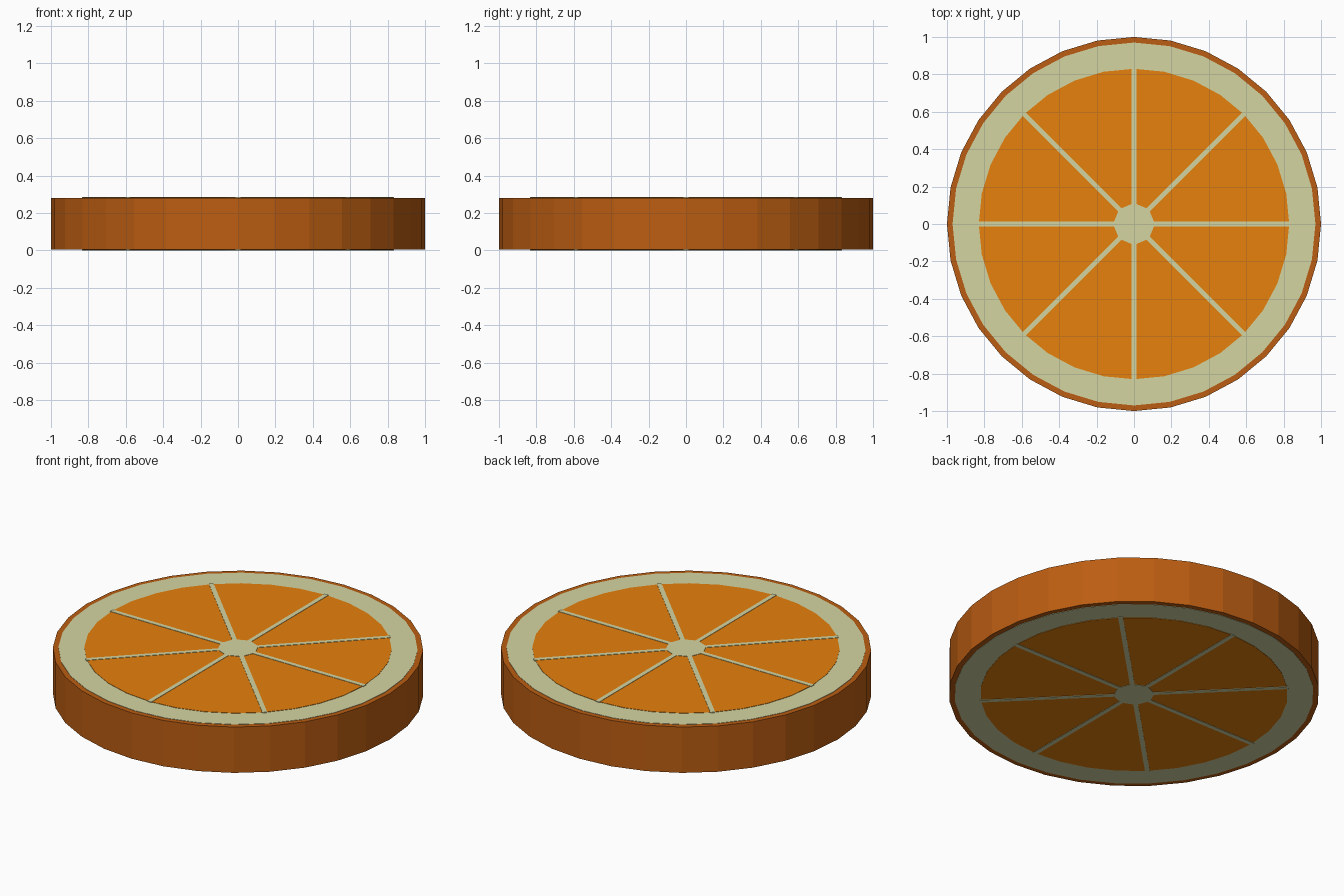
import bpy, math

if "Cube" in bpy.data.objects:
    bpy.data.objects.remove(bpy.data.objects["Cube"])

H = 0.285          # slice thickness
STEP = 0.002       # tiny relief between layers


def material(name, rgb):
    m = bpy.data.materials.new(name)
    m.diffuse_color = (*rgb, 1)
    m.use_nodes = True
    m.node_tree.nodes["Principled BSDF"].inputs["Base Color"].default_value = m.diffuse_color
    return m


RIND = material("rind_orange", (0.50, 0.11, 0.006))
PITH = material("pith_cream", (0.66, 0.66, 0.36))
PULP = material("pulp_orange", (0.80, 0.22, 0.004))


def disk(name, radius, level, mat, sides=32):
    """Flat-shaded disk; higher levels stand a hair prouder on both faces."""
    inset = (3 - level) * STEP
    bpy.ops.mesh.primitive_cylinder_add(
        vertices=sides, radius=radius, depth=H - 2 * inset, location=(0, 0, H / 2))
    ob = bpy.context.object
    ob.name = name
    ob.data.materials.append(mat)
    return ob


# Peel, white pith and pulp as nested disks
disk("rind", 1.0, 0, RIND)
disk("pith", 0.97, 1, PITH)
disk("pulp", 0.83, 2, PULP)

# Membranes: four full-width bars make eight spokes
for i in range(4):
    bpy.ops.mesh.primitive_cube_add(
        size=1, location=(0, 0, H / 2), rotation=(0, 0, i * math.pi / 4))
    bar = bpy.context.object
    bar.name = f"membrane_{i + 1}"
    bar.scale = (1.67, 0.026, H)
    bar.data.materials.append(PITH)

# Centre core
disk("core", 0.112, 3, PITH, sides=8)
